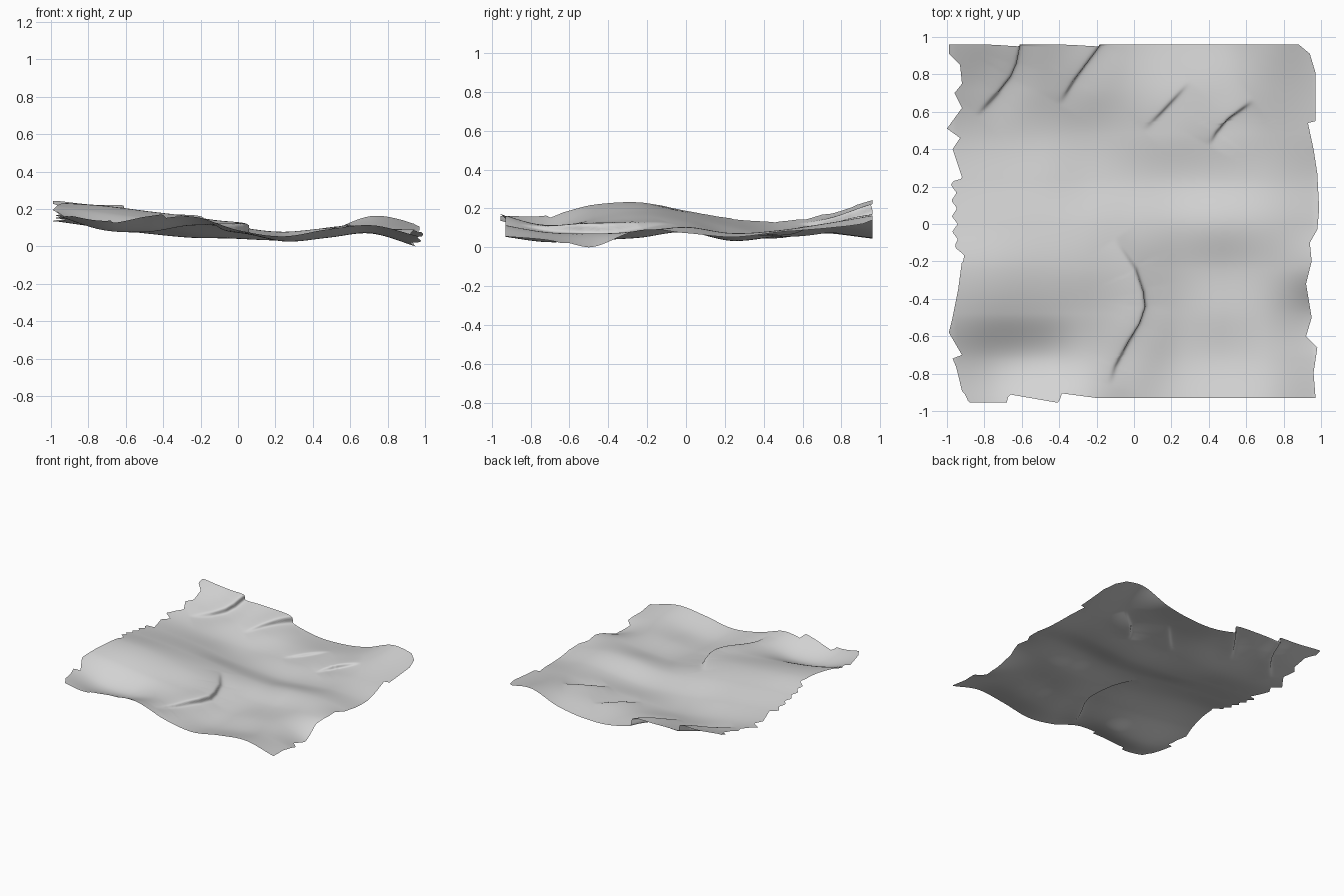
import bpy
import math
from mathutils import Vector

if "Cube" in bpy.data.objects:
    bpy.data.objects.remove(bpy.data.objects["Cube"], do_unlink=True)

ROWS, COLUMNS = 190, 170
HALF = 0.96

# Broad relief in hundredths: each row runs left to right, rows run front to back
RELIEF = [
    [18, 14, 17, 17, 9, 6, 10, 12, 6],
    [16.5, 9, 8, 11.5, 8.5, 3, 5, 8, 4],
    [22, 18.5, 15.5, 13.5, 11, 4, 6, 7, 0],
    [23.5, 22, 19, 16, 11.5, 5.5, 6, 8.5, 9],
    [19, 18, 16, 13.5, 10, 8, 10, 10.5, 7.5],
    [15, 13, 10.5, 6.5, 4.5, 3.5, 5.5, 7.5, 5.5],
    [13.5, 10, 7, 5, 5.5, 6, 7.5, 9, 8],
    [17.5, 13, 11, 10, 7.5, 7.5, 10, 12.5, 10],
    [24.5, 21.5, 18, 15, 6, 5, 8.5, 16.5, 12.5],
]

# Torn side edges as (y, x), and the cut front edge as (x, y)
RIM_LOW_X = [(-.95, -.88), (-.9, -.92), (-.77, -.95), (-.72, -.97), (-.7, -.92),
             (-.58, -.99), (-.5, -.97), (-.35, -.94), (-.2, -.92), (-.1, -.97),
             (.23, -.98), (.25, -.92), (.4, -.97), (.46, -.93), (.51, -1),
             (.62, -.92), (.7, -.96), (.75, -.92), (.85, -.93), (.91, -.99)]
RIM_HIGH_X = [(-.93, .97), (-.8, .96), (-.66, .98), (-.6, .92), (-.5, .95),
              (-.32, .92), (-.2, .95), (-.1, .94), (-.03, .98), (.08, .99),
              (.27, .98), (.4, .96), (.54, .93), (.55, .97), (.81, .97),
              (.91, .94), (.96, .88)]
RIM_FRONT = [(-.9, -.93), (-.88, -.955), (-.68, -.955), (-.67, -.91),
             (-.4, -.957), (-.39, -.905), (-.2, -.93)]

# Creases: path running front to back, and drop height on the +x side
CREASES = [
    ([(-.84, .58), (-.73, .7), (-.66, .79), (-.63, .86), (-.61, .96), (-.61, 1.3)], .022),
    ([(-.4, .64), (-.32, .77), (-.18, .96), (-.05, 1.3)], .022),
    ([(.4, .42), (.44, .49), (.5, .56), (.64, .66)], .016),
    ([(.05, .5), (.15, .6), (.3, .76)], .009),
    ([(-.13, -.86), (-.1, -.76), (-.03, -.63), (.03, -.53), (.06, -.44),
      (.05, -.36), (.01, -.24), (-.1, -.08)], .02),
]
# Direction in which the upper lip of a crease leans over the lower side
LEAN = Vector((.8, -.5))


def along(points, value):
    """Piecewise linear lookup."""
    if value <= points[0][0]:
        return points[0][1]
    for (a, start), (b, end) in zip(points, points[1:]):
        if value <= b:
            return start + (end - start) * (value - a) / (b - a)
    return points[-1][1]


def spline(values, t):
    """Smooth curve through evenly spaced values, t from 0 to 1."""
    last = len(values) - 1
    t = min(max(t, 0), 1) * last
    i = min(int(t), last - 1)
    f = t - i
    b, c = values[i], values[i + 1]
    a = values[i - 1] if i > 0 else 2 * b - c
    d = values[i + 2] if i + 2 <= last else 2 * c - b
    return b + f / 2 * (c - a + f * (2 * a - 5 * b + 4 * c - d + f * (3 * (b - c) + d - a)))


def crease(path, drop, point):
    """Steep step beside a path, fading out sideways and at both ends."""
    best, side, travelled, place = math.inf, 0, 0, 0
    for a, b in zip(path, path[1:]):
        a, b = Vector(a), Vector(b)
        span = b - a
        t = min(max((point - a).dot(span) / span.length_squared, 0), 1)
        offset = point - a - span * t
        if offset.length < best:
            best = offset.length
            side = 1 if offset.x * span.y - offset.y * span.x > 0 else -1
            place = travelled + t * span.length
        travelled += span.length
    fade = math.sin(math.pi * place / travelled)
    return -drop * side * math.tanh(best / .013) * math.exp(-(best / .11) ** 2) * fade


def surface(x, y):
    """Relief point with the creases stepped and leaned over."""
    u, v = (x + HALF) / (2 * HALF), (y + HALF) / (2 * HALF)
    z = spline([spline(row, u) for row in RELIEF], v) / 100
    step = sum(crease(path, drop, Vector((x, y))) for path, drop in CREASES)
    lean = LEAN * step
    return Vector((x + lean.x, min(y + lean.y, HALF), z + step))


def ragged(y):
    """Extra small teeth along the middle of the low x rim."""
    return .03 * (abs((y * 12) % 1 - .5) * 2) if -.2 < y < .25 else 0


# Cloth sheet grid, stretched between the torn rims
verts, faces = [], []
for i in range(ROWS + 1):
    v = i / ROWS
    level = -.94 + v * (HALF + .94)
    low, high = along(RIM_LOW_X, level) + ragged(level), along(RIM_HIGH_X, level)
    for j in range(COLUMNS + 1):
        x = low + (high - low) * j / COLUMNS
        front = along(RIM_FRONT, x)
        y = level + (front + .94) * max(0, 1 - v * 8)
        verts.append(surface(x, y))
for i in range(ROWS):
    for j in range(COLUMNS):
        k = i * (COLUMNS + 1) + j
        faces.append((k, k + 1, k + COLUMNS + 2, k + COLUMNS + 1))

# Rest the lowest point on the ground
floor = min(p.z for p in verts)
for p in verts:
    p.z -= floor

mesh = bpy.data.meshes.new("cloth_sheet")
mesh.from_pydata(verts, [], faces)
mesh.shade_smooth()
sheet = bpy.data.objects.new("cloth_sheet", mesh)
bpy.context.collection.objects.link(sheet)

# Plain grey cloth
grey = bpy.data.materials.new("light grey cloth")
grey.use_nodes = True
colour = (.66, .66, .66, 1)
grey.diffuse_color = colour
grey.node_tree.nodes["Principled BSDF"].inputs["Base Color"].default_value = colour
mesh.materials.append(grey)
